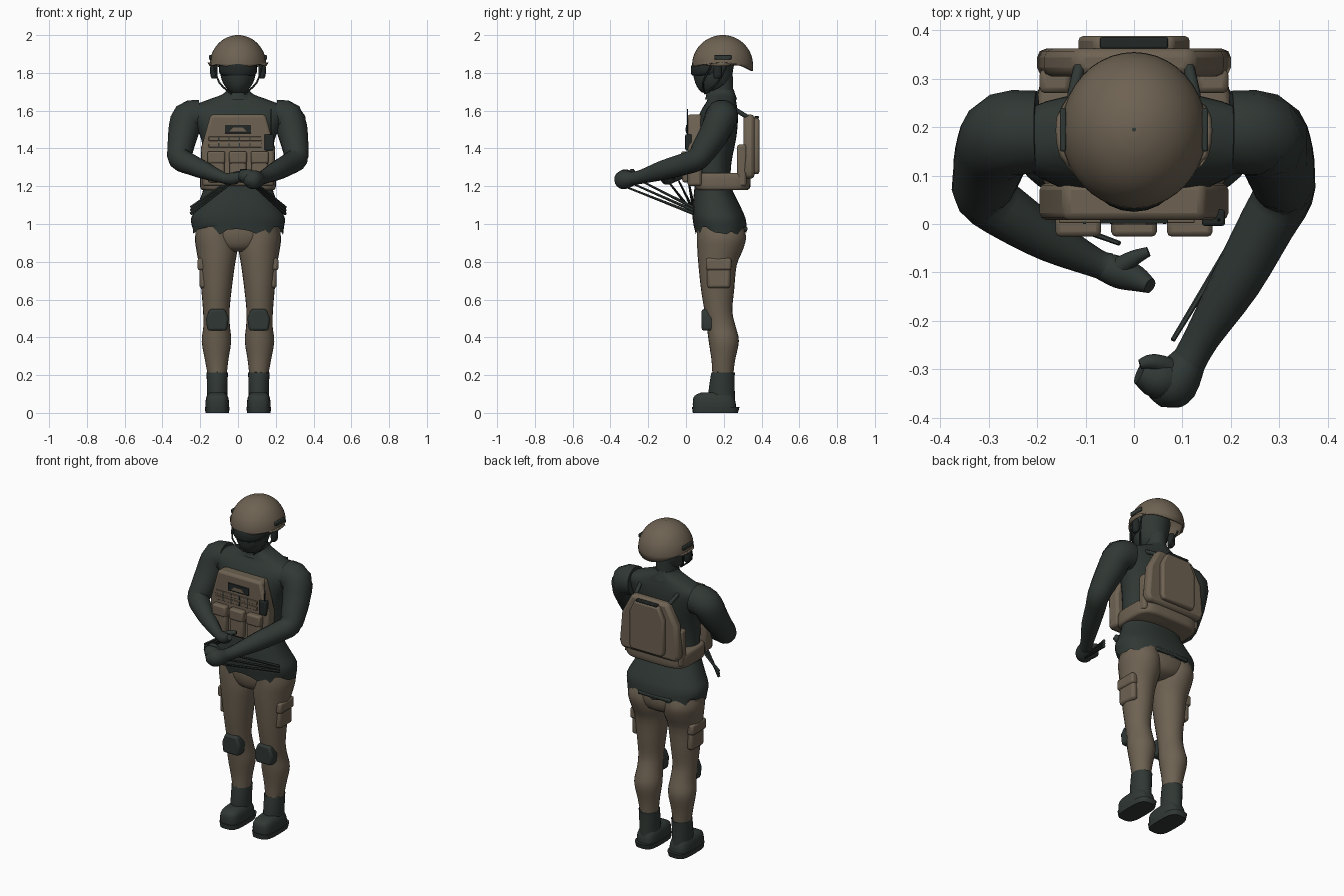
import bpy, bmesh, math, random
from mathutils import Vector

random.seed(4)
if "Cube" in bpy.data.objects:
    bpy.data.objects.remove(bpy.data.objects["Cube"], do_unlink=True)


def material(name, rgb):
    m = bpy.data.materials.new(name)
    m.use_nodes = True
    m.diffuse_color = (*rgb, 1)
    m.node_tree.nodes["Principled BSDF"].inputs["Base Color"].default_value = (*rgb, 1)
    return m


TAN = material("tan cloth", (.155, .122, .085))
DARK = material("dark green cloth", (.029, .039, .034))
BLACK = material("charcoal gear", (.016, .021, .02))


def finish(name, bm, mat, bevel=0, angle=50):
    bmesh.ops.recalc_face_normals(bm, faces=bm.faces)
    me = bpy.data.meshes.new(name)
    bm.to_mesh(me)
    bm.free()
    me.materials.append(mat)
    ob = bpy.data.objects.new(name, me)
    bpy.context.collection.objects.link(ob)
    if bevel:
        b = ob.modifiers.new("bevel", "BEVEL")
        b.width, b.segments, b.limit_method = bevel, 2, "ANGLE"
    bpy.ops.object.select_all(action="DESELECT")
    ob.select_set(True)
    bpy.context.view_layer.objects.active = ob
    bpy.ops.object.shade_smooth_by_angle(angle=math.radians(angle))
    return ob


def smooth_path(rows, steps=3):
    """Catmull-Rom interpolation of rows of numbers."""
    rows = [Vector(r) for r in rows]
    ext = [rows[0]] + rows + [rows[-1]]
    out = []
    for a, b, c, d in zip(ext, ext[1:], ext[2:], ext[3:]):
        for k in range(steps):
            t = k / steps
            out.append((b * 2 + (c - a) * t + (a * 2 - b * 5 + c * 4 - d) * t * t
                        + (b * 3 - a - c * 3 + d) * t ** 3) / 2)
    return out + [rows[-1]]


def skin(name, rings, mat, bottom=True, top=True):
    bm = bmesh.new()
    loops = [[bm.verts.new(p) for p in ring] for ring in rings]
    n = len(loops[0])
    for a, b in zip(loops, loops[1:]):
        for i in range(n):
            j = (i + 1) % n
            bm.faces.new((a[i], a[j], b[j], b[i]))
    if bottom:
        bm.faces.new(loops[0])
    if top:
        bm.faces.new(loops[-1])
    return finish(name, bm, mat)


def loft(name, rows, mat, n=24, power=1, edge=None, **caps):
    """Rows are (z, x centre, half width, front y, back y)."""
    rings = []
    for z, x, w, f, b in smooth_path(rows):
        ring = []
        for i in range(n):
            a = math.tau * i / n
            c, s = math.cos(a), math.sin(a)
            dz = edge(i, s) if edge and not rings else 0
            ring.append((x + w * math.copysign(abs(c) ** power, c),
                         (f + b) / 2 + (b - f) / 2 * math.copysign(abs(s) ** power, s), z + dz))
        rings.append(ring)
    return skin(name, rings, mat, **caps)


def tube(name, rows, mat, n=14, flat=1):
    """Rows are (x, y, z, radius)."""
    pts = smooth_path(rows)
    rings = []
    for k, p in enumerate(pts):
        d = (pts[min(k + 1, len(pts) - 1)] - pts[max(k - 1, 0)]).to_3d().normalized()
        q = d.to_track_quat("Z", "Y")
        rings.append([p.to_3d() + q @ Vector((math.cos(math.tau * i / n) * p.w * flat,
                                              math.sin(math.tau * i / n) * p.w, 0)) for i in range(n)])
    return skin(name, rings, mat)


def plate(name, outline, y0, y1, mat, bevel=.01):
    """Extrudes an x, z outline from y0 to y1."""
    bm = bmesh.new()
    f = bm.faces.new([bm.verts.new((x, y0, z)) for x, z in outline])
    r = bmesh.ops.extrude_face_region(bm, geom=[f])
    bmesh.ops.translate(bm, vec=(0, y1 - y0, 0),
                        verts=[v for v in r["geom"] if isinstance(v, bmesh.types.BMVert)])
    return finish(name, bm, mat, bevel, 35)


def box(name, x0, x1, y0, y1, z0, z1, mat, bevel=.01):
    return plate(name, [(x0, z0), (x1, z0), (x1, z1), (x0, z1)], y0, y1, mat, bevel)


def mirrored(half):
    return half + [(-x, z) for x, z in reversed(half)]


def ragged(i, s):
    return random.uniform(-.03, .02)


# Torso with torn hem, neck and head
loft("shirt", [(.97, 0, .24, .045, .322), (1.03, 0, .248, .035, .315), (1.1, 0, .215, .035, .285),
               (1.2, 0, .18, .045, .24), (1.32, 0, .178, .045, .24), (1.45, 0, .195, .045, .265),
               (1.55, 0, .24, .06, .275), (1.61, 0, .26, .085, .272), (1.65, 0, .18, .11, .265),
               (1.685, 0, .085, .12, .26), (1.71, 0, .06, .13, .25)], DARK, n=36, power=.85,
     edge=ragged, bottom=False)
loft("neck", [(1.64, 0, .07, .12, .255), (1.7, 0, .057, .12, .25), (1.78, 0, .06, .12, .25)], DARK)
loft("collar", [(1.7, 0, .062, .11, .255), (1.675, 0, .08, .105, .265), (1.66, 0, .09, .1, .27)],
     DARK, edge=lambda i, s: .015 * (i % 2), bottom=False, top=False)
loft("head", [(1.695, 0, .035, .085, .16), (1.72, 0, .062, .062, .215), (1.76, 0, .085, .045, .24),
              (1.82, 0, .098, .035, .25), (1.88, 0, .1, .05, .26), (1.93, 0, .07, .09, .24)], DARK)
loft("goggles", [(1.785, 0, .08, .032, .2), (1.8, 0, .099, .026, .22), (1.83, 0, .101, .026, .22),
                 (1.85, 0, .09, .034, .2)], BLACK)

# Open helmet shell
dome = [(1.84 + .16 * math.sin(a), 0, .15 * math.cos(a), .195 - .163 * math.cos(a), .195 + .16 * math.cos(a))
        for a in (math.radians(d) for d in (0, 12, 25, 40, 55, 70, 82, 88))]
helmet = loft("helmet", dome, TAN, n=40, bottom=False,
              edge=lambda i, s: .015 - (.045 if s > 0 else .025) * s * s)
shell = helmet.modifiers.new("shell", "SOLIDIFY")
shell.thickness, shell.offset = .012, -1
tube("helmet_button", [(0, .195, 1.99, .005), (0, .195, 2, .004)], DARK)

for s, side in ((-1, "right"), (1, "left")):
    # Headset and chin straps
    box(side + "_rail", s * .14, s * .153, .15, .24, 1.87, 1.895, DARK, .004)
    loft(side + "_ear_cup", [(1.77, s * .128, .01, .15, .18), (1.785, s * .128, .018, .145, .19),
                             (1.83, s * .128, .02, .145, .19), (1.85, s * .128, .012, .15, .185)], BLACK)
    for y in (.11, .19):
        tube(side + "_chin_strap", [(s * .13, y + .03, 1.85, .005), (s * .1, y - .02, 1.75, .005),
                                    (s * .035, .1, 1.69, .005)], DARK, 6)

    # Trousers, cargo pocket and knee pad
    loft(side + "_leg", [(.2, s * .11, .05, .14, .25), (.28, s * .113, .062, .135, .26),
                         (.38, s * .114, .078, .12, .28), (.46, s * .113, .07, .11, .262),
                         (.54, s * .115, .07, .098, .245), (.65, s * .114, .08, .08, .255),
                         (.78, s * .112, .095, .066, .268), (.86, s * .112, .108, .06, .3),
                         (.93, s * .118, .11, .058, .318), (1, s * .11, .1, .06, .3)], TAN, edge=ragged)
    box(side + "_cargo_pocket", s * .165, s * .205, .112, .235, .66, .8, TAN, .015)
    box(side + "_pocket_flap", s * .17, s * .214, .105, .24, .755, .82, TAN, .012)
    plate(side + "_knee_pad", [(s * .11 + x, z) for x, z in mirrored([(.052, .435), (.06, .5), (.04, .55)])],
          .083, .15, DARK, .012)

    # Boot with shaft, foot and sole
    loft(side + "_boot_shaft", [(.05, s * .11, .052, .12, .26), (.12, s * .11, .054, .12, .258),
                                (.2, s * .11, .056, .132, .258), (.215, s * .11, .057, .135, .26)],
         DARK, top=False, edge=None)
    loft(side + "_boot_foot", [(.025, s * .11, .062, .037, .265), (.06, s * .11, .062, .036, .262),
                               (.09, s * .11, .055, .045, .25), (.108, s * .11, .04, .08, .24)], DARK, power=.6)
    loft(side + "_boot_sole", [(0, s * .11, .062, .036, .275), (.03, s * .11, .066, .032, .283)], DARK, power=.6)

# Hips and a loose strip below the back hem
loft("hips", [(.855, 0, .08, .11, .24), (.88, 0, .15, .075, .295), (.94, 0, .222, .058, .315),
              (1.01, 0, .225, .06, .305)], TAN)
box("back_hem_fold", -.12, .1, .29, .325, .965, .985, DARK, .006)

# Arms: the left one reaches further forward
upper = [(.2, .19, 1.575, .085), (.265, .185, 1.56, .088), (.29, .15, 1.48, .08), (.305, .1, 1.4, .07),
         (.308, .06, 1.345, .062)]
tube("left_arm", upper + [(.275, 0, 1.32, .058), (.21, -.12, 1.285, .052), (.14, -.235, 1.25, .037),
                          (.11, -.29, 1.24, .036)], DARK)
tube("right_arm", [(-x, y, z, r) for x, y, z, r in upper]
     + [(-.25, .015, 1.315, .055), (-.17, -.035, 1.28, .045), (-.08, -.08, 1.245, .03),
        (-.05, -.09, 1.24, .03)], DARK)
tube("left_palm", [(.115, -.28, 1.24, .036), (.085, -.325, 1.235, .05), (.06, -.35, 1.232, .042),
                   (.045, -.368, 1.23, .016)], DARK)
tube("left_fingers", [(.09, -.32, 1.24, .035), (.05, -.32, 1.25, .042), (.012, -.305, 1.26, .026)], DARK)
tube("left_thumb", [(.085, -.3, 1.25, .02), (.04, -.285, 1.275, .017), (.012, -.29, 1.28, .01)], DARK)
tube("right_palm", [(-.07, -.085, 1.24, .028), (-.03, -.1, 1.24, .033), (.005, -.113, 1.25, .027),
                    (.033, -.128, 1.27, .016)], DARK)
tube("right_thumb", [(-.03, -.09, 1.25, .022), (0, -.07, 1.265, .016), (.03, -.057, 1.27, .01)], DARK)

# Thin straps from the hands to the hips
for hand, hip, side in (((.08, -.34, 1.205), (.25, .04, 1.055), "left"),
                        ((-.03, -.09, 1.22), (-.25, .04, 1.055), "right")):
    for k in range(3):
        a = Vector(hand) + Vector((0, .05, .012)) * k
        b = Vector(hip) + Vector((0, 0, .016)) * k
        tube(side + "_sling", [(*a, .005), (*b, .009)], DARK, 6)

# Front plate carrier with webbing, patch, pouches and radio
outline = [(.19, 1.2), (.195, 1.4), (.145, 1.58)]
plate("front_plate", mirrored(outline), .008, .085, TAN, .015)
for z in (1.405, 1.44):
    box("webbing", -.155, .125, .002, .012, z, z + .022, TAN, .003)
    for x in (-.105, -.05, .005, .06):
        box("webbing_stitch", x, x + .006, 0, .01, z, z + .022, DARK, 0)
box("chest_patch", -.07, .07, .001, .01, 1.48, 1.525, BLACK, .002)
plate("patch_mark", [(-.045, 1.49), (.045, 1.49), (.025, 1.51), (-.025, 1.51)], -.002, .002, TAN, 0)
for x in (-.115, 0, .115):
    box("pouch", x - .044, x + .044, -.02, .03, 1.22, 1.375, TAN, .012)
    box("pouch_flap", x - .047, x + .047, -.026, .03, 1.32, 1.385, TAN, .01)
box("radio", .14, .188, -.004, .03, 1.39, 1.475, BLACK, .006)
tube("radio_antenna", [(.175, .008, 1.46, .004), (.175, .008, 1.61, .002)], BLACK, 6)

# Waist belt wrapping to the pack
loft("waist_belt", [(1.18, 0, .19, .06, .325), (1.195, 0, .2, .05, .34), (1.255, 0, .2, .05, .34),
                    (1.27, 0, .19, .06, .325)], TAN, n=32, power=.45)

# Backpack with raised panel, handle and shoulder straps
plate("backpack", mirrored([(.185, 1.24), (.2, 1.28), (.185, 1.46), (.12, 1.58)]), .305, .362, TAN, .018)
plate("backpack_panel", mirrored([(.105, 1.265), (.115, 1.29), (.115, 1.49), (.08, 1.56)]),
      .35, .388, TAN, .01)
box("backpack_handle", -.07, .07, .362, .386, 1.558, 1.572, BLACK, .004)
for s, side in ((-1, "right"), (1, "left")):
    box(side + "_pack_side", s * .13, s * .195, .27, .32, 1.2, 1.42, TAN, .012)
    tube(side + "_shoulder_strap", [(s * .11, .335, 1.56, .012), (s * .125, .27, 1.6, .012),
                                    (s * .13, .235, 1.62, .01)], DARK, 8)
